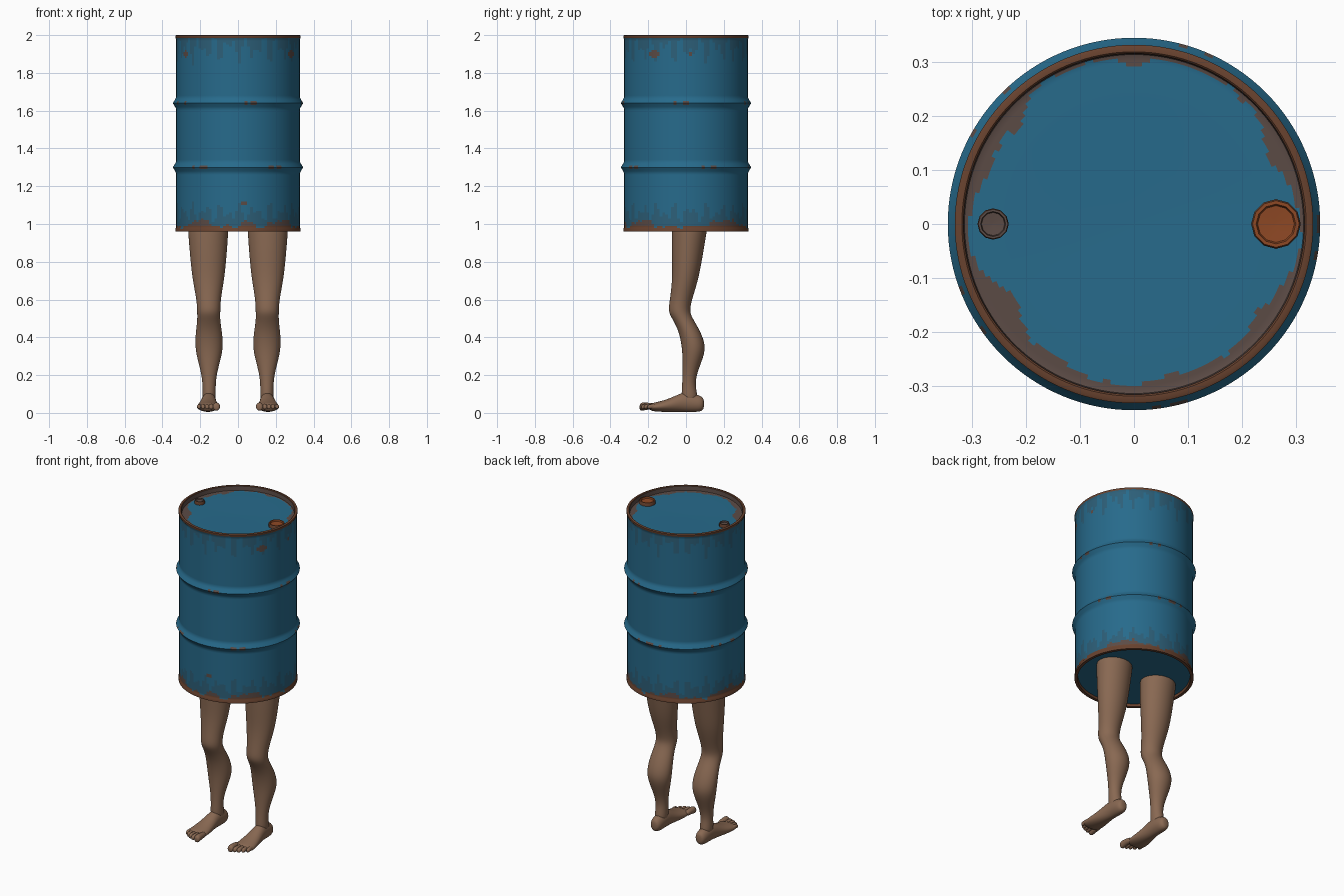
import bpy, bmesh, math
from math import sin, cos, pi, radians, hypot, exp

if "Cube" in bpy.data.objects:
    bpy.data.objects.remove(bpy.data.objects["Cube"])


def material(name, rgb):
    m = bpy.data.materials.new(name)
    m.use_nodes = True
    m.diffuse_color = (*rgb, 1)
    bsdf = m.node_tree.nodes["Principled BSDF"]
    bsdf.inputs["Base Color"].default_value = (*rgb, 1)
    bsdf.inputs["Roughness"].default_value = 0.7
    return m


BLUE = material("blue paint", (0.02, 0.145, 0.26))
FADED = material("faded blue", (0.026, 0.115, 0.19))
RUST = material("rust brown", (0.14, 0.055, 0.028))
WORN = material("worn metal", (0.105, 0.07, 0.06))
ORANGE = material("orange rust", (0.27, 0.065, 0.018))
SKIN = material("skin", (0.25, 0.14, 0.085))


def finish(name, bm, mats, angle=40):
    bmesh.ops.recalc_face_normals(bm, faces=bm.faces)
    mesh = bpy.data.meshes.new(name)
    bm.to_mesh(mesh)
    bm.free()
    for m in mats:
        mesh.materials.append(m)
    ob = bpy.data.objects.new(name, mesh)
    bpy.context.collection.objects.link(ob)
    bpy.ops.object.select_all(action="DESELECT")
    ob.select_set(True)
    bpy.context.view_layer.objects.active = ob
    bpy.ops.object.shade_smooth_by_angle(angle=radians(angle))
    return ob


def skin_rings(bm, rings, caps=True):
    """Bridge equal rings of points with quads."""
    loops = [[bm.verts.new(p) for p in ring] for ring in rings]
    n = len(loops[0])
    for a, b in zip(loops, loops[1:]):
        for i in range(n):
            j = (i + 1) % n
            bm.faces.new((a[i], a[j], b[j], b[i]))
    if caps:
        bm.faces.new(loops[0])
        bm.faces.new(loops[-1])


def revolve(name, profile, sides, mats, rule=None, at=(0, 0)):
    bm = bmesh.new()
    skin_rings(bm, [[(at[0] + r * cos(2 * pi * i / sides), at[1] + r * sin(2 * pi * i / sides), z)
                     for i in range(sides)] for r, z in profile])
    if rule:
        for f in bm.faces:
            f.material_index = rule(f.calc_center_median())
    return finish(name, bm, mats)


def limb(name, rings, axis, sides=16):
    """Smooth mirrored loft; rings are (along axis, x, other, x radius, other radius)."""
    bm = bmesh.new()
    out = []
    for t, x, c, rx, rc in rings:
        ring = []
        for i in range(sides):
            a = 2 * pi * i / sides
            px, pc = x + 1.025 * rx * cos(a), c + 1.025 * rc * sin(a)
            ring.append((px, pc, t) if axis == "z" else (px, t, pc))
        out.append(ring)
    skin_rings(bm, out)
    ob = finish(name, bm, [SKIN], 180)
    ob.modifiers.new("mirror", "MIRROR").use_mirror_merge = False
    sub = ob.modifiers.new("smooth", "SUBSURF")
    sub.levels = sub.render_levels = 2
    return ob


# Barrel paint rule: rusty rims, ragged patches, chips and faded streaks
def bumps(deg, table):
    return sum(h * exp(-(((deg - d + 180) % 360 - 180) / w) ** 2) for d, w, h in table)


BOTTOM = [(-127, 12, .04), (-82, 6, .03), (-45, 14, .035), (40, 20, .035), (110, 16, .03), (170, 15, .035)]
LID = [(212, 13, .05), (160, 12, .025), (140, 8, .03), (25, 13, .03), (-35, 14, .025),
       (-75, 25, .02), (-120, 14, .025), (90, 8, .012)]
CHIPS = [(-31, 1.9, .026), (-148, 1.9, .02), (4, 1.9, .014), (-84, 1.11, .016)]
RIBS = (1.30, 1.64)
R = 0.328


def barrel_paint(p):
    a = math.atan2(p.y, p.x)
    deg, r, z = math.degrees(a), hypot(p.x, p.y), p.z
    ragged = sin(17 * a) + sin(29 * a + 1) + sin(43 * a + 2)
    if z < 0.974 and r > 0.3 or z > 1.985:
        return 2
    if r < 0.32:
        on_lid = z > 1.9 and r > 0.309 - bumps(deg, LID) - 0.002 * ragged
        return 3 if on_lid else 0
    if z < 0.985 + bumps(deg, BOTTOM) + 0.005 * ragged:
        return 2 if z < 0.995 else 3
    for d, cz, size in CHIPS:
        if hypot(radians((deg - d + 180) % 360 - 180) * R, z - cz) < size:
            return 3
    for k, rib in enumerate(RIBS):
        if abs(z - rib) < 0.007 and sin(5 * a + 2 * k) + 0.4 * ragged > 0.9 + 0.3 * k:
            return 3
    streak = 0.03 * (sin(23 * a) + sin(37 * a + 2))
    if z > 1.93 - streak * 1.5 or z < 1.06 + streak:
        return 1
    return 0


# Barrel: one turned profile from the recessed base up to the recessed lid
def wall(z):
    return R + 0.017 * max(0, 1 - min(abs(z - rib) for rib in RIBS) / 0.028)


profile = [(0.02, 0.975), (0.312, 0.975), (0.315, 0.96), (0.332, 0.96), (0.332, 0.974)]
profile += [(wall(z), z) for z in (0.98 + 0.01 * i for i in range(101))]
profile += [(0.332, 1.986), (0.332, 1.998), (0.328, 2.0), (0.319, 2.0), (0.316, 1.997), (0.314, 1.972)]
profile += [(0.308 - 0.008 * i, 1.97) for i in range(10)] + [(0.12, 1.968), (0.02, 1.967)]
revolve("barrel", profile, 128, [BLUE, FADED, RUST, WORN], barrel_paint)

# Bungs: raised rings with sunken middles
for name, x, r, mat in (("large_bung", 0.263, 0.046, ORANGE), ("small_bung", -0.261, 0.029, WORN)):
    revolve(name, [(r, 1.96), (r, 1.985), (r * .94, 1.99), (r * .8, 1.99), (r * .74, 1.982), (r * .1, 1.98)],
            12, [mat, RUST], lambda p, x=x, r=r: int(hypot(p.x - x, p.y) > r * .85), (x, 0))

# Legs: thigh, knee, calf and ankle
limb("legs", [
    (1.00, .158, .020, .108, .094), (.96, .158, .018, .106, .092), (.85, .157, .008, .098, .083),
    (.72, .157, -.001, .086, .070), (.62, .156, -.022, .067, .060), (.57, .155, -.033, .062, .057),
    (.53, .155, -.036, .061, .056), (.49, .155, -.013, .060, .054), (.43, .154, .020, .069, .057),
    (.35, .153, .043, .075, .064), (.28, .153, .034, .060, .052), (.21, .153, .020, .041, .038),
    (.15, .153, .014, .034, .034), (.10, .153, .018, .036, .042), (.05, .153, .020, .033, .040)], "z")

# Feet: heel to ball
limb("feet", [
    (.096, .153, .048, .018, .024), (.082, .153, .048, .032, .040), (.05, .153, .052, .037, .047),
    (.00, .154, .059, .038, .053), (-.04, .156, .052, .042, .046), (-.09, .158, .040, .050, .035),
    (-.14, .160, .033, .058, .027), (-.175, .161, .031, .057, .022), (-.195, .161, .031, .048, .015)], "y")

# Toes: the largest on the inner side, tips stepping back outwards
for i in range(5):
    x = (.114, .142, .164, .185, .206)[i]
    r = .020 if i == 0 else .0145 - .0008 * i
    tip = -.246 + .0025 * i * i
    limb(f"toe_{i + 1}", [
        (-.155, x, .034, r * .8, r * .8), (tip + .04, x, .036, r * .9, r * .95),
        (tip + .018, x, .034, r, r * 1.15), (tip + .005, x, .031, r * .9, r),
        (tip, x, .030, r * .5, r * .5)], "y", 10)
